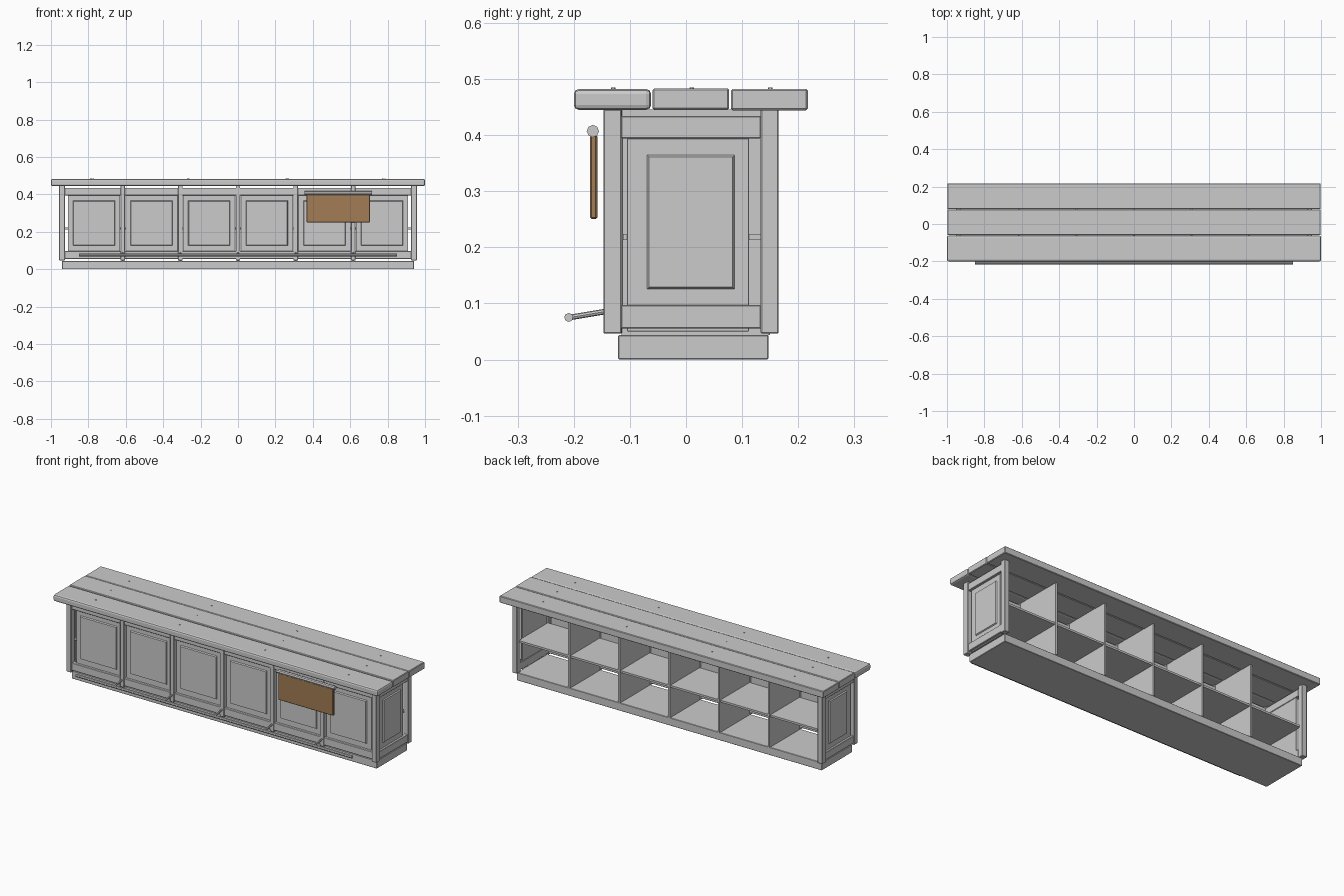
import bpy, math, random
from mathutils import Vector

if "Cube" in bpy.data.objects:
    bpy.data.objects.remove(bpy.data.objects["Cube"])

random.seed(4)


def box(name, x, y, z, bevel=0.002, segs=1, mat=None):
    """Bevelled box from (min, max) ranges on each axis."""
    bpy.ops.mesh.primitive_cube_add(size=1)
    ob = bpy.context.object
    ob.name = name
    rng = (x, y, z)
    ob.location = [(a + b) / 2 for a, b in rng]
    ob.scale = [b - a for a, b in rng]
    bpy.ops.object.transform_apply(location=False, rotation=False, scale=True)
    if bevel:
        m = ob.modifiers.new("edge", 'BEVEL')
        m.width, m.segments = bevel, segs
    if mat:
        ob.data.materials.append(mat)
    return ob


def rod(name, a, b, r, sides=8):
    """Cylinder between two points."""
    a, b = Vector(a), Vector(b)
    d = b - a
    bpy.ops.mesh.primitive_cylinder_add(vertices=sides, radius=r, depth=d.length,
                                        location=(a + b) / 2)
    ob = bpy.context.object
    ob.name = name
    ob.rotation_euler = d.to_track_quat('Z', 'Y').to_euler()
    return ob


def raised(name, x, y, z, axis, sign, h):
    """Raised field: a box whose outward face is tapered."""
    ob = box(name, x, y, z, 0)
    for v in ob.data.vertices:
        if v.co[axis] * sign > 0:
            for k in range(3):
                if k != axis:
                    v.co[k] -= math.copysign(h, v.co[k])
    return ob


# Counter top: three planks, the front one more rounded
box("top_plank_front", (-1, 1), (-0.2, -0.062), (0.445, 0.482), 0.009, 2)
box("top_plank_middle", (-0.998, 0.998), (-0.06, 0.077), (0.445, 0.483), 0.003)
box("top_plank_back", (-0.998, 0.998), (0.08, 0.217), (0.444, 0.482), 0.003)

# Nail heads in the planks
for y in (-0.13, 0.01, 0.15):
    for x in (-0.78, -0.26, 0.26, 0.78):
        nx = x + random.uniform(-0.01, 0.01)
        rod("nail", (nx, y, 0.478), (nx, y, 0.485), 0.004, 6)

# Plinth
box("plinth", (-0.94, 0.94), (-0.121, 0.147), (0, 0.044), 0.002)

# Ends: corner posts, rails and panel with a raised field
for s in (-1, 1):
    def mx(a, b):
        return tuple(sorted((s * a, s * b)))
    box("post_front", mx(0.926, 0.956), (-0.147, -0.115), (0.046, 0.446))
    box("post_back", mx(0.926, 0.956), (0.133, 0.165), (0.046, 0.446))
    box("end_rail_top", mx(0.928, 0.952), (-0.116, 0.134), (0.394, 0.434))
    box("end_rail_bottom", mx(0.928, 0.952), (-0.116, 0.134), (0.055, 0.097))
    box("end_panel", mx(0.93, 0.94), (-0.105, 0.112), (0.05, 0.394), 0.001)
    raised("end_panel_field", mx(0.939, 0.946), (-0.07, 0.087), (0.125, 0.365),
           0, s, 0.004)

# Front rails
box("front_rail_top", (-0.93, 0.93), (-0.138, -0.114), (0.395, 0.435))
box("front_rail_bottom", (-0.93, 0.93), (-0.138, -0.114), (0.055, 0.097))

# Front stiles and the dividers behind them
for i in range(-2, 3):
    x = i * 0.308
    box("front_stile", (x - 0.012, x + 0.012), (-0.142, -0.114), (0.046, 0.446))
    box("divider", (x - 0.005, x + 0.005), (-0.115, 0.15), (0.044, 0.446), 0)

# Front panels with raised fields
for i in range(6):
    x = (i - 2.5) * 0.308
    box("front_panel", (x - 0.14, x + 0.14), (-0.124, -0.112), (0.08, 0.41), 0.001)
    raised("front_panel_field", (x - 0.113, x + 0.113), (-0.131, -0.123),
           (0.125, 0.367), 1, -1, 0.004)

# Shelf running through the back
box("shelf", (-0.93, 0.93), (-0.112, 0.145), (0.213, 0.224), 0)

# Foot rail and its brackets
rod("foot_rail", (-0.85, -0.209, 0.075), (0.85, -0.209, 0.075), 0.008)
for i in range(-2, 3):
    x = i * 0.308
    rod("foot_rail_bracket", (x, -0.207, 0.075), (x, -0.135, 0.087), 0.005)

# Hanging sign board with the rod above it
wood = bpy.data.materials.new("sign_wood")
wood.diffuse_color = (0.36, 0.2, 0.09, 1)
wood.use_nodes = True
wood.node_tree.nodes["Principled BSDF"].inputs["Base Color"].default_value = wood.diffuse_color
box("sign_board", (0.366, 0.706), (-0.171, -0.158), (0.25, 0.4), 0.003, 1, wood)
rod("sign_rod", (0.356, -0.166, 0.407), (0.716, -0.166, 0.407), 0.011)
